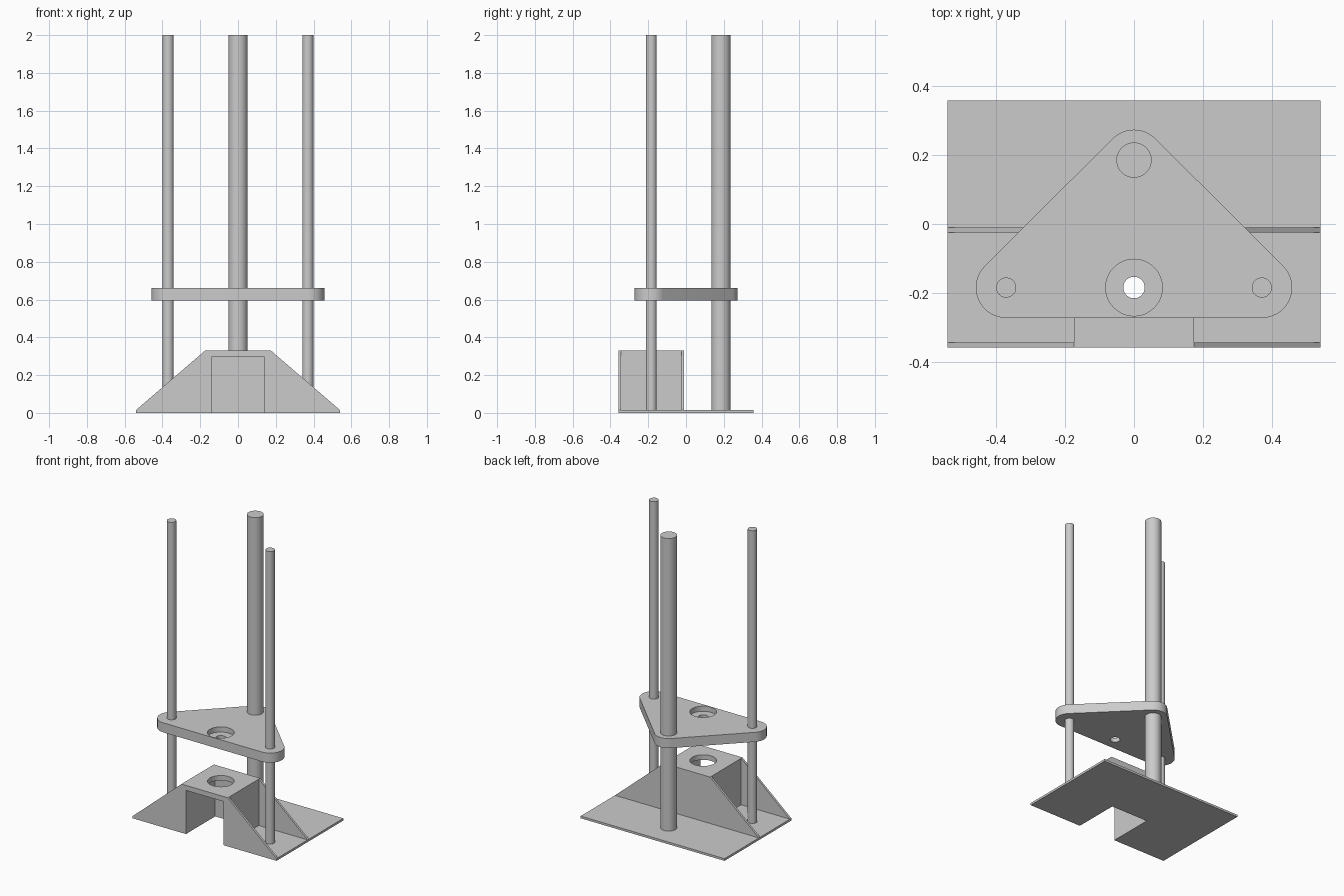
import bpy, bmesh
from math import sin, cos, atan2, pi, radians

if "Cube" in bpy.data.objects:
    bpy.data.objects.remove(bpy.data.objects["Cube"], do_unlink=True)

GREY = (0.6, 0.6, 0.6, 1)
metal = bpy.data.materials.new("light grey")
metal.use_nodes = True
metal.diffuse_color = GREY
metal.node_tree.nodes["Principled BSDF"].inputs["Base Color"].default_value = GREY

# Shared dimensions
HALF_X, HALF_Y, SHEET = 0.54, 0.358, 0.015
BLOCK_X, BLOCK_BACK, BLOCK_TOP, WALL = 0.174, -0.010, 0.33, 0.034
ROD_X, ROD_Y, COLUMN_Y = 0.37, -0.184, 0.185
PLATE_LOW, PLATE_TOP, PLATE_R = 0.595, 0.66, 0.088


def prism(name, outline, start, depth):
    """Extrude a closed outline of 3D points (at start) along the depth vector."""
    bm = bmesh.new()
    face = bm.faces.new([bm.verts.new([p + s for p, s in zip(pt, start)]) for pt in outline])
    ext = bmesh.ops.extrude_face_region(bm, geom=[face])
    verts = [v for v in ext["geom"] if isinstance(v, bmesh.types.BMVert)]
    bmesh.ops.translate(bm, verts=verts, vec=depth)
    bmesh.ops.recalc_face_normals(bm, faces=bm.faces)
    mesh = bpy.data.meshes.new(name)
    bm.to_mesh(mesh)
    bm.free()
    mesh.materials.append(metal)
    obj = bpy.data.objects.new(name, mesh)
    bpy.context.collection.objects.link(obj)
    return obj


def cylinder(name, x, y, r, z0, z1):
    n = 64
    ring = [(r * cos(2 * pi * i / n), r * sin(2 * pi * i / n), 0) for i in range(n)]
    return prism(name, ring, (x, y, z0), (0, 0, z1 - z0))


def activate(obj):
    bpy.ops.object.select_all(action="DESELECT")
    obj.select_set(True)
    bpy.context.view_layer.objects.active = obj


def cut(obj, cutter):
    mod = obj.modifiers.new("cut", "BOOLEAN")
    mod.operation, mod.solver, mod.object = "DIFFERENCE", "EXACT", cutter
    activate(obj)
    bpy.ops.object.modifier_apply(modifier=mod.name)
    bpy.data.objects.remove(cutter, do_unlink=True)


def smooth(obj):
    activate(obj)
    bpy.ops.object.shade_smooth_by_angle(angle=radians(30))


# Base sheet, notched to receive the block
half = [(BLOCK_X, BLOCK_BACK, 0), (BLOCK_X, -HALF_Y, 0), (HALF_X, -HALF_Y, 0), (HALF_X, HALF_Y, 0)]
mirrored = [(-x, y, z) for x, y, z in reversed(half)]
prism("base_sheet", half + mirrored, (0, 0, 0), (0, 0, SHEET))

# Hollow block: open at the front and below, with a round hole in its roof
inner, roof = BLOCK_X - WALL, BLOCK_TOP - WALL
square = [(-1, 0, 0), (1, 0, 0), (1, 0, 1), (-1, 0, 1)]
block = prism("block", [(x * BLOCK_X, y, z * BLOCK_TOP) for x, y, z in square],
              (0, -HALF_Y, 0), (0, HALF_Y + BLOCK_BACK, 0))
pocket = prism("pocket", [(x * inner, y, z * (roof + 0.1) - 0.1) for x, y, z in square],
               (0, -HALF_Y - 0.1, 0), (0, HALF_Y + 0.1 + BLOCK_BACK - WALL, 0))
cut(block, pocket)
cut(block, cylinder("roof_hole", 0, ROD_Y, 0.082, roof - 0.05, BLOCK_TOP + 0.05))
smooth(block)

# Sloping fins at the front and back of the block, and the two thin rods
for side, label in ((1, "left"), (-1, "right")):
    tri = [(side * BLOCK_X, 0, SHEET), (side * HALF_X, 0, SHEET), (side * BLOCK_X, 0, BLOCK_TOP)]
    prism(f"front_fin_{label}", tri, (0, -HALF_Y, 0), (0, SHEET, 0))
    prism(f"back_fin_{label}", tri, (0, BLOCK_BACK - SHEET, 0), (0, SHEET, 0))
    smooth(cylinder(f"thin_rod_{label}", side * ROD_X, ROD_Y, 0.029, SHEET, 2))

# Thick column at the back
smooth(cylinder("thick_column", 0, COLUMN_Y, 0.051, SHEET, 2))

# Rounded triangular carriage plate: arcs around the three rods
slope = atan2(ROD_X, COLUMN_Y - ROD_Y)
corners = [(ROD_X, ROD_Y, -pi / 2, slope),
           (0, COLUMN_Y, slope, pi - slope),
           (-ROD_X, ROD_Y, pi - slope, 3 * pi / 2)]
outline, steps = [], 20
for cx, cy, a0, a1 in corners:
    for i in range(steps + 1):
        a = a0 + (a1 - a0) * i / steps
        outline.append((cx + PLATE_R * cos(a), cy + PLATE_R * sin(a), 0))
plate = prism("carriage_plate", outline, (0, 0, PLATE_LOW), (0, 0, PLATE_TOP - PLATE_LOW))
cut(plate, cylinder("counterbore", 0, ROD_Y, 0.082, PLATE_TOP - 0.035, PLATE_TOP + 0.05))
cut(plate, cylinder("through_hole", 0, ROD_Y, 0.031, PLATE_LOW - 0.05, PLATE_TOP + 0.05))
smooth(plate)
